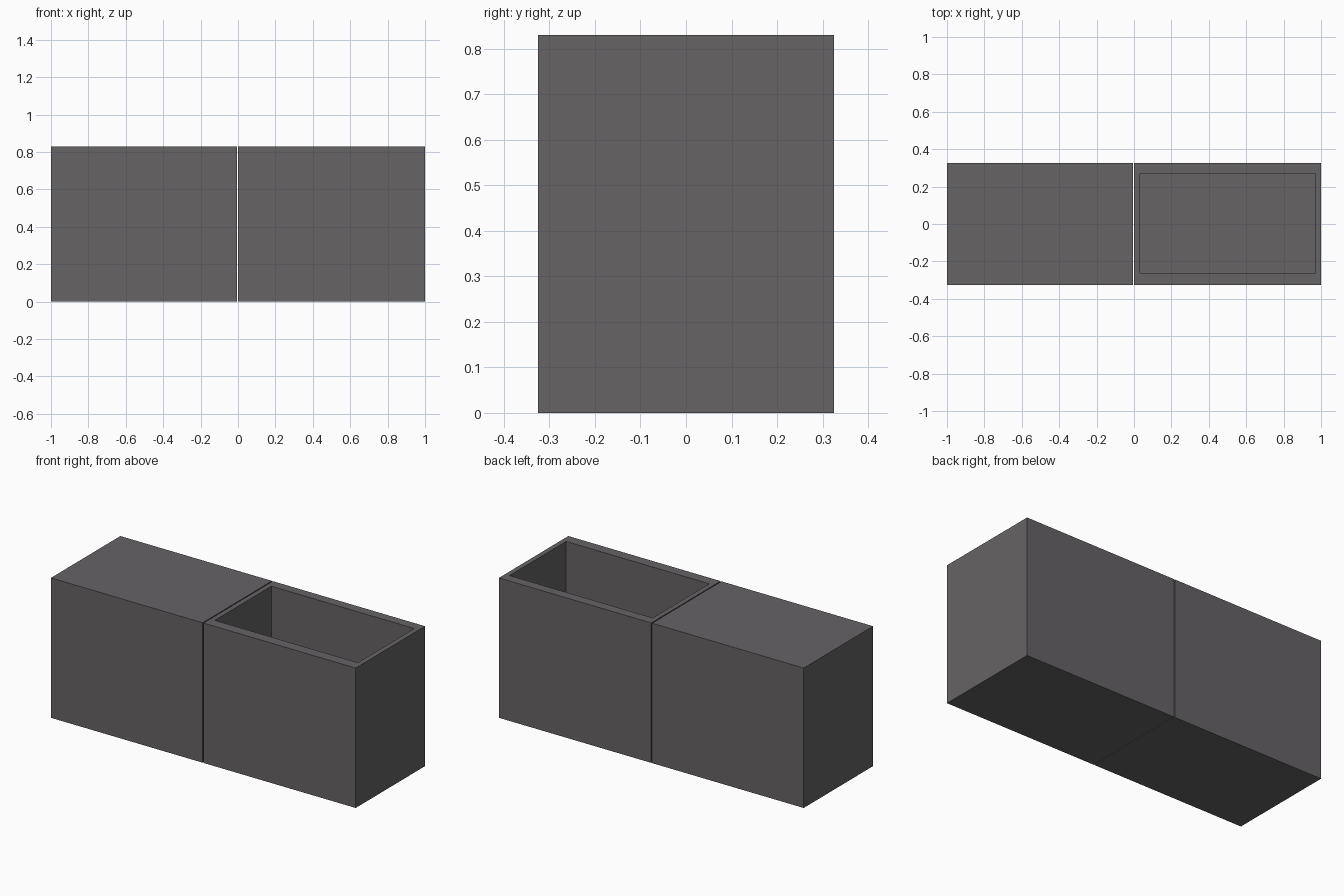
import bpy, bmesh

if "Cube" in bpy.data.objects:
    bpy.data.objects.remove(bpy.data.objects["Cube"])

H = 0.83          # overall height
D = 0.325         # half depth

# Dark grey finish
dark = bpy.data.materials.new("dark_grey")
dark.diffuse_color = (0.133, 0.125, 0.13, 1)
dark.use_nodes = True
dark.node_tree.nodes["Principled BSDF"].inputs["Base Color"].default_value = dark.diffuse_color


def block(name, x0, x1, y0, y1, z0, z1):
    """Axis-aligned box given by its limits."""
    bm = bmesh.new()
    bmesh.ops.create_cube(bm, size=1)
    for v in bm.verts:
        v.co.x = x1 if v.co.x > 0 else x0
        v.co.y = y1 if v.co.y > 0 else y0
        v.co.z = z1 if v.co.z > 0 else z0
    mesh = bpy.data.meshes.new(name)
    bm.to_mesh(mesh)
    bm.free()
    mesh.materials.append(dark)
    obj = bpy.data.objects.new(name, mesh)
    bpy.context.collection.objects.link(obj)
    return obj


# Closed block on the left, a narrow slit away from the planter
block("closed_block", -1, -0.005, -D, D, 0, H)

# Open-topped planter box on the right, hollowed by a cutter
planter = block("open_planter", 0.001, 1, -D, D, 0, H)
cutter = block("planter_cutter", 0.031, 0.97, -0.262, 0.268, 0.1, H + 0.1)
cutter.hide_render = True
cutter.hide_viewport = True

cut = planter.modifiers.new("hollow", 'BOOLEAN')
cut.operation = 'DIFFERENCE'
cut.solver = 'EXACT'
cut.object = cutter
